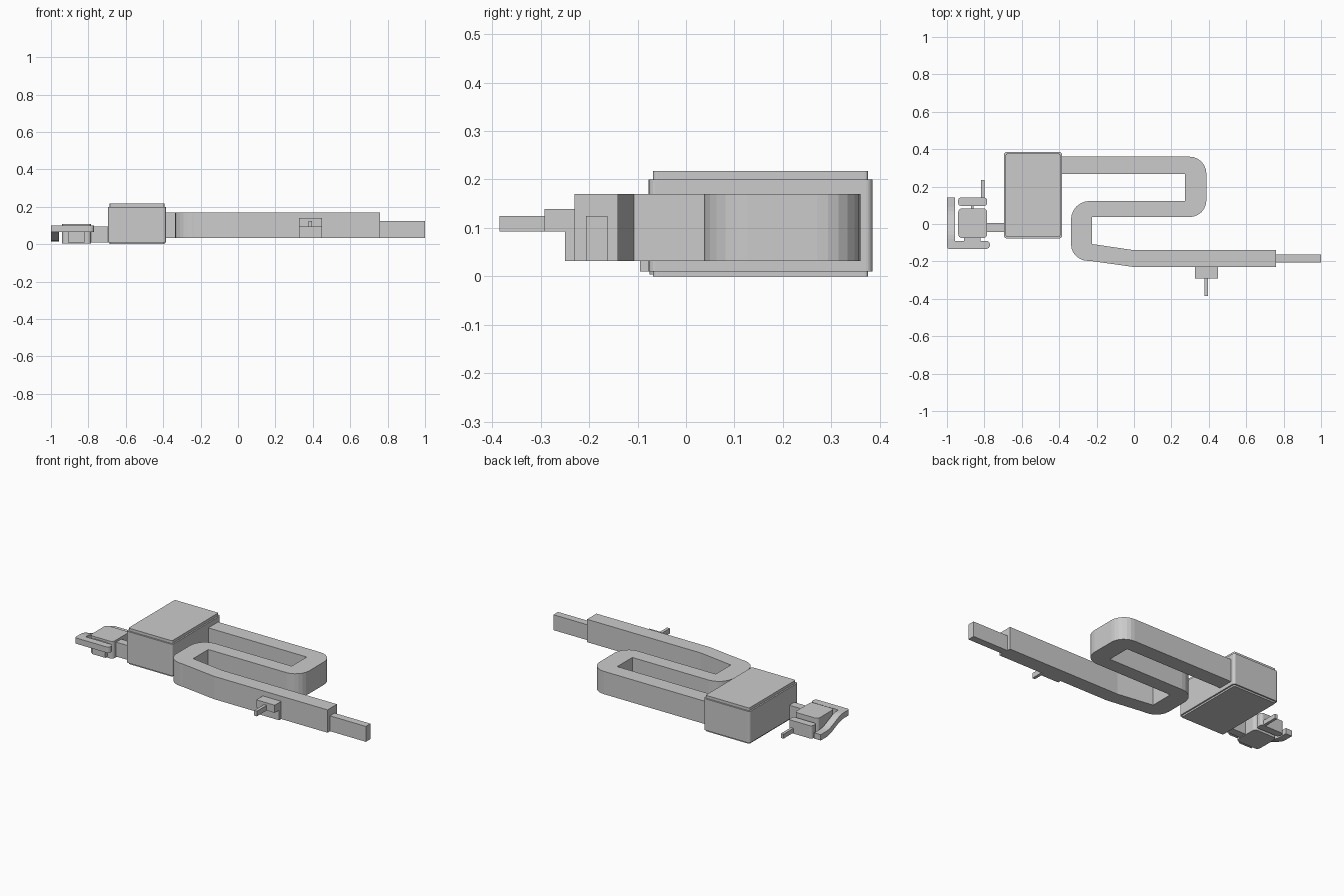
import bpy, bmesh, math
from mathutils import Vector

if "Cube" in bpy.data.objects:
    bpy.data.objects.remove(bpy.data.objects["Cube"])

grey = bpy.data.materials.new("light_grey")
grey.diffuse_color = (0.6, 0.6, 0.6, 1)
grey.use_nodes = True
grey.node_tree.nodes["Principled BSDF"].inputs["Base Color"].default_value = grey.diffuse_color


def rounded(points, seg=6):
    """Outline with each (x, y, radius) corner replaced by an arc."""
    out = []
    n = len(points)
    for i, p in enumerate(points):
        c = Vector(p[:2])
        r = p[2] if len(p) > 2 else 0
        if r == 0:
            out.append(c)
            continue
        a = (Vector(points[i - 1][:2]) - c).normalized()
        b = (Vector(points[(i + 1) % n][:2]) - c).normalized()
        half = a.angle(b) / 2
        centre = c + (a + b).normalized() * (r / math.sin(half))
        s = c + a * (r / math.tan(half)) - centre
        e = c + b * (r / math.tan(half)) - centre
        total = s.angle(e)
        for k in range(seg + 1):
            t = k / seg
            v = (s * math.sin((1 - t) * total) + e * math.sin(t * total)) / math.sin(total)
            out.append(centre + v)
    return out


def prism(name, outline, lo, hi, axis="z"):
    """Extrude an outline along z, or a (y, z) outline along x."""
    bm = bmesh.new()
    place = (lambda p, h: (p[0], p[1], h)) if axis == "z" else (lambda p, h: (h, p[0], p[1]))
    face = bm.faces.new([bm.verts.new(place(p, lo)) for p in outline])
    step = Vector((0, 0, hi - lo)) if axis == "z" else Vector((hi - lo, 0, 0))
    ext = bmesh.ops.extrude_face_region(bm, geom=[face], use_keep_orig=True)
    bmesh.ops.translate(bm, vec=step, verts=[g for g in ext["geom"] if isinstance(g, bmesh.types.BMVert)])
    bmesh.ops.recalc_face_normals(bm, faces=bm.faces)
    me = bpy.data.meshes.new(name)
    bm.to_mesh(me)
    bm.free()
    me.materials.append(grey)
    ob = bpy.data.objects.new(name, me)
    bpy.context.collection.objects.link(ob)
    return ob


def block(name, x0, x1, y0, y1, z0, z1, r=0, seg=4):
    pts = [(x0, y0, r), (x1, y0, r), (x1, y1, r), (x0, y1, r)]
    return prism(name, rounded(pts, seg), z0, z1)


# Main housing with slightly inset cover plates
block("housing", -0.695, -0.385, -0.077, 0.385, 0.01, 0.2, 0.014)
block("housing_top_cover", -0.686, -0.394, -0.068, 0.376, 0.2, 0.217, 0.008)
block("housing_bottom_cover", -0.686, -0.394, -0.068, 0.376, 0.0, 0.01, 0.008)

# Folded S-shaped bar
s_bar = [(-0.39, 0.36), (0.387, 0.36, 0.09), (0.387, 0.037, 0.09), (-0.225, 0.037),
         (-0.225, -0.107), (0.0, -0.14), (0.76, -0.14), (0.76, -0.23), (0.0, -0.23),
         (-0.235, -0.197), (-0.337, -0.197, 0.09), (-0.337, 0.123, 0.1),
         (0.273, 0.123), (0.273, 0.267), (-0.39, 0.267)]
prism("folded_bar", rounded(s_bar), 0.032, 0.17)
block("bar_tip", 0.755, 1.0, -0.206, -0.162, 0.032, 0.125)

# Stepped side mount and its pin
block("side_mount_lower", 0.327, 0.45, -0.25, -0.225, 0.032, 0.093)
block("side_mount_upper", 0.327, 0.45, -0.292, -0.225, 0.093, 0.139)
block("side_pin", 0.378, 0.396, -0.385, -0.288, 0.093, 0.124)

# Small end unit: neck, body and links
block("neck", -0.79, -0.69, -0.043, 0.005, 0.008, 0.095)
block("end_body", -0.94, -0.785, -0.075, 0.083, 0.004, 0.108, 0.02)
block("front_link", -0.91, -0.822, -0.095, -0.07, 0.01, 0.095)
block("back_link", -0.872, -0.857, 0.078, 0.1, 0.02, 0.06)
block("back_block", -0.94, -0.785, 0.097, 0.141, 0.008, 0.085, 0.014)
block("back_pin", -0.817, -0.8, 0.138, 0.235, 0.013, 0.04)

# Bracket: flat front arm, and a side strip curving down towards the back
arm = [(-1.0, -0.133, 0.012), (-0.77, -0.133, 0.02), (-0.77, -0.09, 0.02), (-1.0, -0.09)]
prism("bracket_arm", rounded(arm, 4), 0.065, 0.1)
top = [(-0.12, 0.1)]
for k in range(9):
    t = k / 8
    top.append((-0.08 + 0.17 * t, 0.075 + 0.025 * math.cos(math.pi * t)))
top.append((0.141, 0.05))
strip = top + [(y, z - 0.035) for y, z in reversed(top)]
prism("bracket_strip", strip, -1.0, -0.956, "x")
